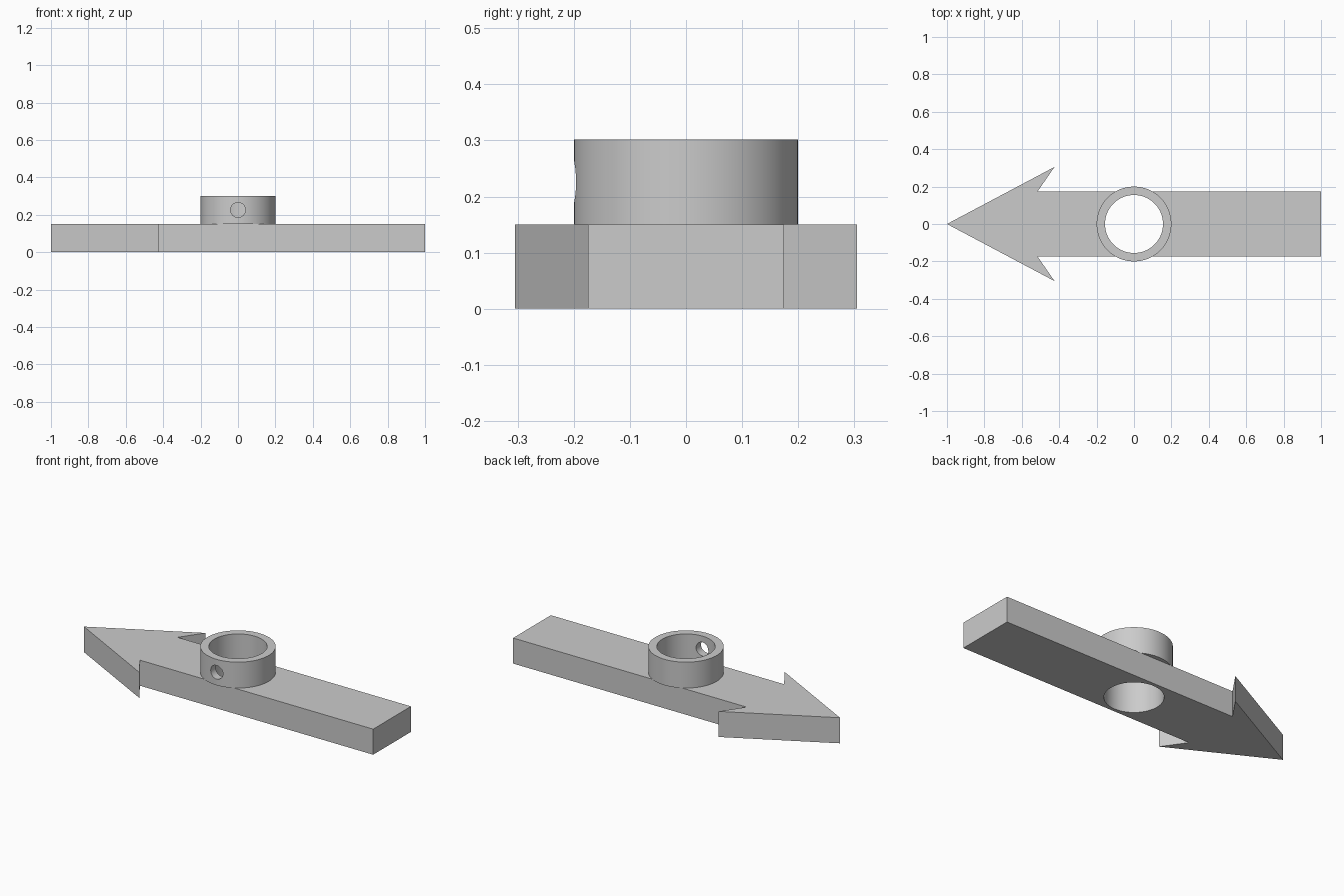
import bpy
import bmesh
import math

old = bpy.data.objects.get("Cube")
if old:
    bpy.data.objects.remove(old, do_unlink=True)

THICK, TOP = 0.15, 0.302
OUTER, BORE, SCREW = 0.2, 0.155, 0.04

# Material
grey = bpy.data.materials.new("plain grey")
grey.use_nodes = True
colour = (0.6, 0.6, 0.6, 1)
grey.diffuse_color = colour
grey.node_tree.nodes["Principled BSDF"].inputs["Base Color"].default_value = colour


def prism(name, outline, z0, z1):
    """Extrude a counter-clockwise outline from z0 to z1."""
    bm = bmesh.new()
    base = bm.faces.new([bm.verts.new((x, y, z0)) for x, y in outline])
    top = bmesh.ops.extrude_face_region(bm, geom=[base], use_keep_orig=True)
    moved = [v for v in top["geom"] if isinstance(v, bmesh.types.BMVert)]
    bmesh.ops.translate(bm, verts=moved, vec=(0, 0, z1 - z0))
    bmesh.ops.recalc_face_normals(bm, faces=bm.faces)
    mesh = bpy.data.meshes.new(name)
    bm.to_mesh(mesh)
    bm.free()
    mesh.materials.append(grey)
    obj = bpy.data.objects.new(name, mesh)
    bpy.context.collection.objects.link(obj)
    return obj


def circle(radius, sides):
    turns = [2 * math.pi * i / sides for i in range(sides)]
    return [(radius * math.cos(a), radius * math.sin(a)) for a in turns]


def combine(target, tool, operation):
    """Apply a boolean and discard the tool."""
    mod = target.modifiers.new(tool.name, "BOOLEAN")
    mod.object, mod.operation, mod.solver = tool, operation, "EXACT"
    bpy.context.view_layer.objects.active = target
    bpy.ops.object.modifier_apply(modifier=mod.name)
    bpy.data.objects.remove(tool, do_unlink=True)


# Arrow plate: lower half of the outline, mirrored for the upper half
half = [(-1, 0), (-0.425, -0.305), (-0.515, -0.175), (1, -0.175)]
outline = half + [(x, -y) for x, y in reversed(half[1:])]
arrow = prism("arrow_with_collar", outline, 0, THICK)

# Raised collar, then the bore through collar and plate
combine(arrow, prism("collar", circle(OUTER, 96), THICK, TOP), "UNION")
combine(arrow, prism("bore_cutter", circle(BORE, 96), -0.1, 0.5), "DIFFERENCE")

# Screw hole through the front wall of the collar
screw = prism("screw_cutter", circle(SCREW, 48), 0, 0.3)
screw.rotation_euler.x = math.pi / 2
screw.location.z = 0.226
bpy.context.view_layer.update()
combine(arrow, screw, "DIFFERENCE")

# Smooth round walls, sharp edges elsewhere
bpy.ops.object.select_all(action="DESELECT")
arrow.select_set(True)
bpy.context.view_layer.objects.active = arrow
bpy.ops.object.shade_smooth_by_angle(angle=math.radians(30))
